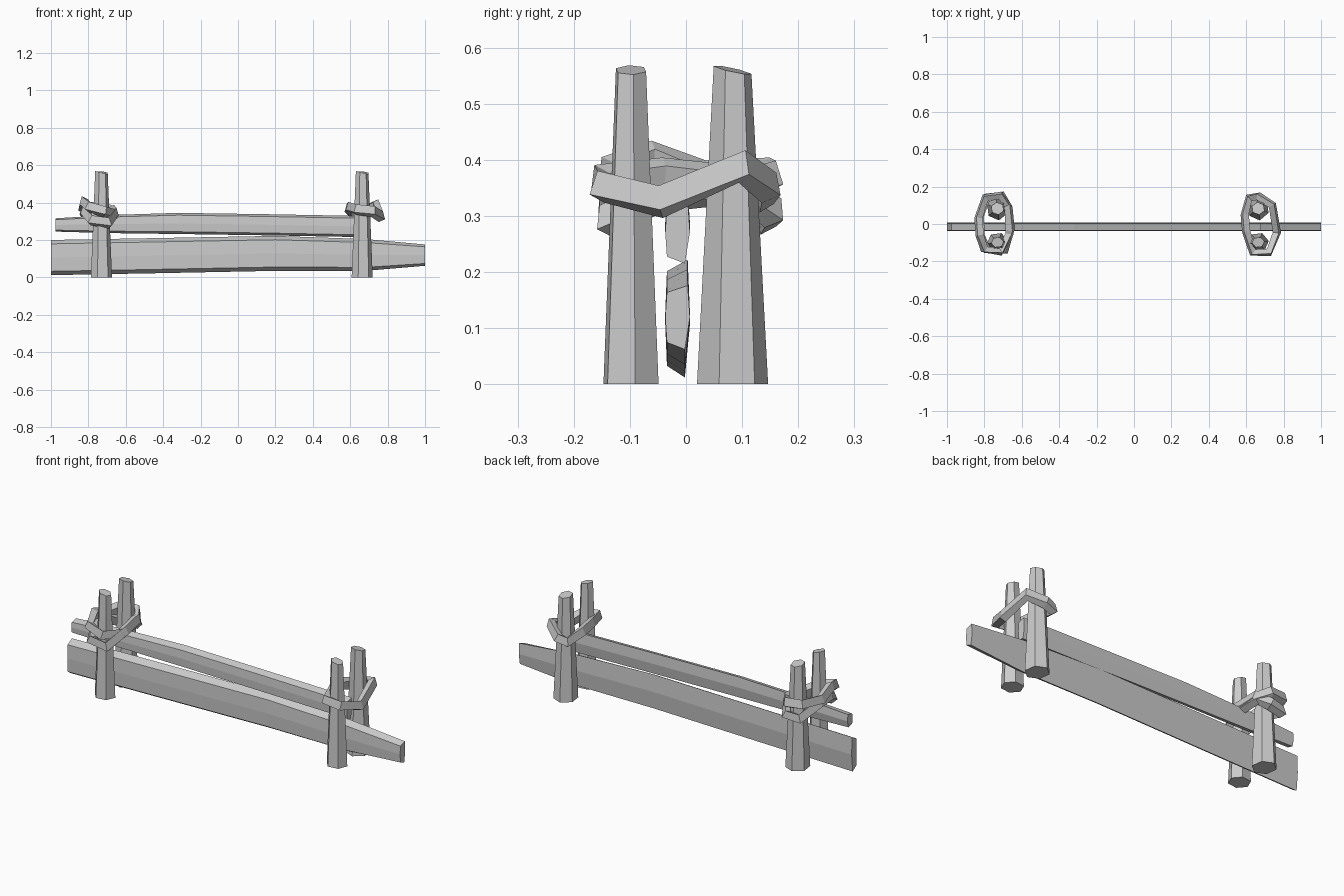
import bpy, bmesh
from math import cos, sin, pi, radians
from mathutils import Vector

if "Cube" in bpy.data.objects:
    bpy.data.objects.remove(bpy.data.objects["Cube"])


def make(name, sections, closed=False):
    """Skin a list of equal-length point rings into one flat-shaded mesh."""
    bm = bmesh.new()
    rings = [[bm.verts.new(p) for p in s] for s in sections]
    n, k = len(rings), len(rings[0])
    for i in range(n if closed else n - 1):
        a, b = rings[i], rings[(i + 1) % n]
        for j in range(k):
            bm.faces.new((a[j], a[(j + 1) % k], b[(j + 1) % k], b[j]))
    if not closed:
        bm.faces.new(rings[0])
        bm.faces.new(rings[-1])
    bmesh.ops.recalc_face_normals(bm, faces=bm.faces)
    me = bpy.data.meshes.new(name)
    bm.to_mesh(me)
    bm.free()
    ob = bpy.data.objects.new(name, me)
    bpy.context.collection.objects.link(ob)
    return ob


def post(name, x, y, r0, r1, turn, slope):
    """Six-sided tapered stake with a slanted cut on top."""
    ang = [radians(turn) + j * pi / 3 for j in range(6)]
    base = [(x + r0[0] * cos(a), y + r0[1] * sin(a), 0) for a in ang]
    top = [(x + r1[0] * cos(a), y + r1[1] * sin(a),
            0.56 + slope[0] * r1[0] * cos(a) + slope[1] * r1[1] * sin(a)) for a in ang]
    make(name, [base, top])


def plank(name, stations):
    """Thin hewn board, stations are (x, bottom z, top z)."""
    secs = []
    for x, lo, hi in stations:
        mid, bev = (lo + hi) / 2, (hi - lo) * 0.11
        secs.append([(x, -0.034, lo + bev), (x, -0.002, lo), (x, 0.007, mid),
                     (x, 0.003, hi), (x, -0.034, hi - bev), (x, -0.037, mid)])
    make(name, secs)


def binding(name, path):
    """Four-sided band swept round a closed loop."""
    pts = [Vector(p) for p in path]
    n = len(pts)
    secs = []
    for i, p in enumerate(pts):
        t = ((pts[(i + 1) % n] - p).normalized() + (p - pts[i - 1]).normalized()).normalized()
        out = t.cross(Vector((0, 0, 1))).normalized()
        up = out.cross(t)
        secs.append([p + out * r + up * u for r, u in
                     ((0.022, -0.014), (0.011, 0.029), (-0.022, 0.014), (-0.011, -0.029))])
    make(name, secs, closed=True)


# Stakes, one pair at each end
for side, x in (("left", -0.73), ("right", 0.664)):
    post("front_post_" + side, x, -0.098, (0.057, 0.053), (0.034, 0.029), 8, (-0.25, 0))
    post("back_post_" + side, x, 0.083, (0.060, 0.064), (0.036, 0.034), 38, (-0.1, -0.22))

# Horizontal boards
plank("lower_rail", [(-1, 0.012, 0.2), (-0.45, 0.022, 0.21), (0.2, 0.035, 0.222),
                     (0.68, 0.035, 0.205), (1, 0.062, 0.176)])
plank("upper_rail", [(-0.975, 0.245, 0.316), (-0.7, 0.237, 0.333), (-0.32, 0.232, 0.345),
                     (0.15, 0.225, 0.338), (0.68, 0.215, 0.328)])

# Bindings (counter-clockwise from the front)
binding("binding_right", [
    (0.635, -0.152, 0.362), (0.722, -0.152, 0.352), (0.764, -0.045, 0.325),
    (0.740, 0.100, 0.388), (0.665, 0.148, 0.350), (0.615, 0.140, 0.335),
    (0.592, 0.050, 0.365), (0.600, -0.040, 0.375)])
binding("binding_left_upper", [
    (-0.800, -0.135, 0.378), (-0.715, -0.148, 0.350), (-0.665, -0.050, 0.335),
    (-0.672, 0.090, 0.350), (-0.715, 0.152, 0.370), (-0.795, 0.140, 0.375),
    (-0.832, 0.030, 0.370), (-0.825, -0.060, 0.405)])
binding("binding_left_lower", [
    (-0.785, -0.140, 0.305), (-0.690, -0.142, 0.290), (-0.660, -0.030, 0.345),
    (-0.672, 0.090, 0.360), (-0.710, 0.155, 0.305), (-0.785, 0.145, 0.295),
    (-0.825, 0.040, 0.350), (-0.820, -0.060, 0.355)])
